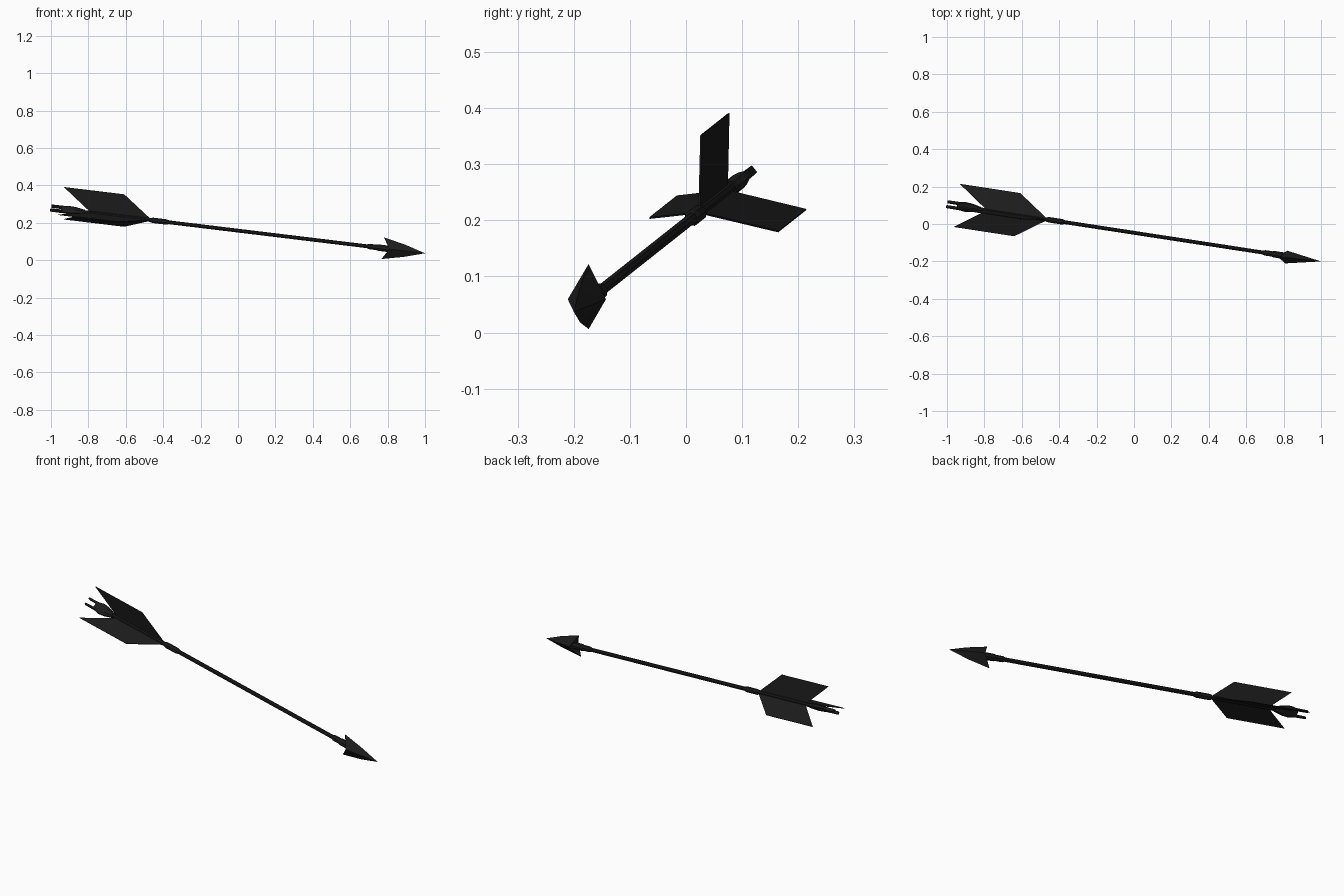
import bpy, math

if "Cube" in bpy.data.objects:
    bpy.data.objects.remove(bpy.data.objects["Cube"])

# Arrow axis: y and z drift linearly as x goes from tail (-1) to tip (+1)
SY, SZ = -0.153, -0.121          # slopes of y and z per unit x
Y0, Z0 = -0.047, 0.158           # axis height at x = 0

black = bpy.data.materials.new("black")
black.diffuse_color = (0.012, 0.012, 0.012, 1)
black.use_nodes = True
black.node_tree.nodes["Principled BSDF"].inputs["Base Color"].default_value = black.diffuse_color


def P(x, dy=0.0, dz=0.0):
    """Point at axis station x, offset perpendicular to the axis."""
    dx = -(SY * dy + SZ * dz)
    return (x + dx, Y0 + SY * x + dy, Z0 + SZ * x + dz)


def make(name, verts, faces, thick=0.0):
    me = bpy.data.meshes.new(name)
    me.from_pydata(verts, [], faces)
    me.validate()
    ob = bpy.data.objects.new(name, me)
    bpy.context.collection.objects.link(ob)
    me.materials.append(black)
    bpy.context.view_layer.objects.active = ob
    ob.select_set(True)
    bpy.ops.object.mode_set(mode='EDIT')
    bpy.ops.mesh.select_all(action='SELECT')
    bpy.ops.mesh.normals_make_consistent(inside=False)
    bpy.ops.object.mode_set(mode='OBJECT')
    ob.select_set(False)
    if thick:
        m = ob.modifiers.new("thickness", 'SOLIDIFY')
        m.thickness, m.offset = thick, 0
    return ob


A = (0.78, 0.62)     # direction in which the nock prongs are spread
B = (-0.62, 0.78)


def loft(name, rings, n=8, shift=0.0):
    """Rings are (x, radius along A, radius along B)."""
    verts, faces = [], []
    for x, ra, rb in rings:
        for i in range(n):
            t = math.tau * (i + 0.5) / n
            a, b = shift + ra * math.cos(t), rb * math.sin(t)
            verts.append(P(x, a * A[0] + b * B[0], a * A[1] + b * B[1]))
    for k in range(len(rings) - 1):
        for i in range(n):
            j = (i + 1) % n
            faces.append((k*n + i, k*n + j, k*n + n + j, k*n + n + i))
    faces += [tuple(range(n)), tuple(range(len(verts) - n, len(verts)))]
    return make(name, verts, faces)


# Shaft and wrapped collars
loft("shaft", [(-0.88, .0105, .0105), (0.82, .0105, .0105)])
loft("rear_collar", [(-0.47, .011, .011), (-0.455, .015, .015),
                     (-0.385, .015, .015), (-0.37, .011, .011)])
loft("front_collar", [(0.69, .011, .011), (0.70, .015, .015),
                      (0.74, .015, .015), (0.75, .018, .018), (0.83, .018, .018)])

# Nock bulge and two prongs
loft("nock", [(-0.945, .023, .011), (-0.905, .031, .014),
              (-0.87, .027, .016), (-0.82, .013, .013)])
for s, side in ((1, "upper"), (-1, "lower")):
    loft(side + "_nock_prong", [(-1.0, .006, .011), (-0.93, .007, .012)], 4, s * 0.0165)

# Three swept vanes
for name, dy, dz in (("top_vane", -.021, .119), ("right_vane", .117, -.053),
                     ("left_vane", -.113, -.029)):
    make(name, [P(-0.46), P(-0.62, dy, dz), P(-0.942, dy, dz), P(-0.785)],
         [(0, 1, 2, 3)], 0.003)

# Barbed head: ridge on each side, barbs swept back above and below
v = [P(1.0), P(0.81)]
for s in (1, -1):
    v += [P(0.893, -.005, .032 * s), P(0.775, -.008, .058 * s), P(0.815, -.005 + .034 * s, 0)]
f = []
for mid, barb in ((2, 3), (5, 6)):
    for ridge in (4, 7):
        f += [(0, mid, ridge), (mid, barb, ridge), (1, barb, ridge)]
make("arrow_head", v, f)
